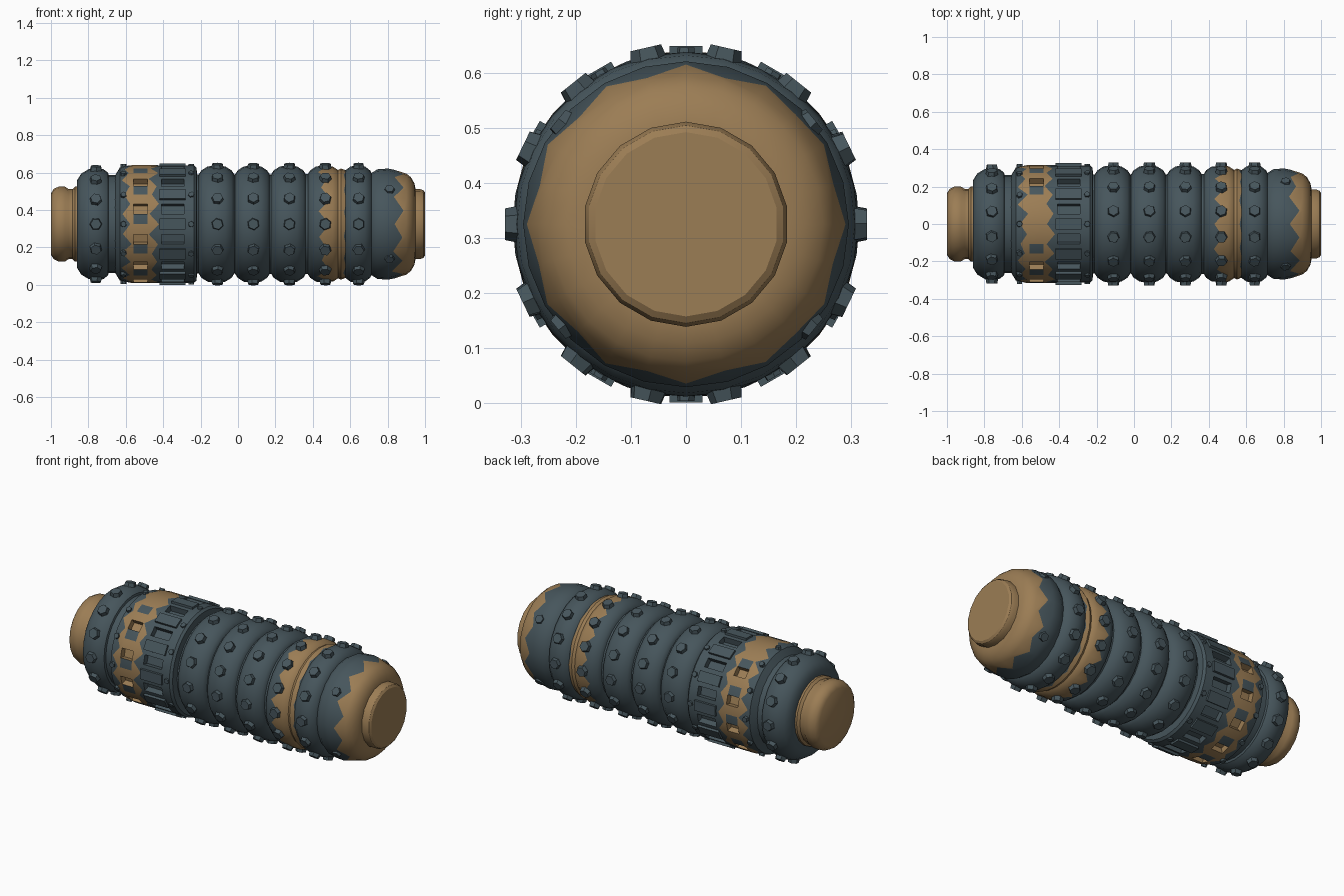
import bpy, bmesh, math, random
from mathutils import Matrix, Vector

if "Cube" in bpy.data.objects:
    bpy.data.objects.remove(bpy.data.objects["Cube"])

random.seed(4)
CZ = 0.325


def material(name, col):
    m = bpy.data.materials.new(name)
    m.diffuse_color = (*col, 1)
    m.use_nodes = True
    m.node_tree.nodes["Principled BSDF"].inputs["Base Color"].default_value = m.diffuse_color
    return m


SLATE = material("slate", (0.062, 0.092, 0.107))
TAN = material("tan", (0.33, 0.205, 0.09))


def finish(name, bm, mats, angle=None):
    bmesh.ops.recalc_face_normals(bm, faces=bm.faces[:])
    me = bpy.data.meshes.new(name)
    bm.to_mesh(me)
    bm.free()
    for m in mats:
        me.materials.append(m)
    ob = bpy.data.objects.new(name, me)
    ob.location.z = CZ
    bpy.context.collection.objects.link(ob)
    if angle:
        bpy.ops.object.select_all(action='DESELECT')
        ob.select_set(True)
        bpy.context.view_layer.objects.active = ob
        bpy.ops.object.shade_smooth_by_angle(angle=math.radians(angle))
    return ob


def radius_at(pts, x):
    for a, b in zip(pts, pts[1:]):
        if a[0] <= x <= b[0] and b[0] > a[0]:
            return a[1] + (b[1] - a[1]) * (x - a[0]) / (b[0] - a[0])
    return pts[-1][1]


def lathe(pts, n=28, tan_bands=()):
    """Revolve (x, r[, zigzag]) around the x axis; returns bmesh and bands of faces."""
    bm = bmesh.new()
    rings = []
    for p in pts:
        ring = []
        for i in range(n):
            x, r = p[0], p[1]
            if len(p) > 2:
                x += p[2] * random.uniform(0.35, 1) * (1 if i % 2 else -1)
                r = radius_at(pts, x)
            t = 2 * math.pi * i / n
            ring.append(bm.verts.new((x, r * math.sin(t), r * math.cos(t))))
        rings.append(ring)
    bands = []
    for k, (a, b) in enumerate(zip(rings, rings[1:])):
        band = [bm.faces.new((a[i], a[(i + 1) % n], b[(i + 1) % n], b[i])) for i in range(n)]
        for f in band:
            f.material_index = 1 if k in tan_bands else 0
        bands.append(band)
    bm.faces.new(rings[0])
    bm.faces.new(rings[-1])
    return bm, bands


def studs(name, x, r, angles, size=0.037, rise=0.018, sides=6, mat=SLATE):
    """Faceted bolt heads pointing outward around the x axis."""
    bm = bmesh.new()
    for a in angles:
        out = Vector((0, math.sin(a), math.cos(a)))
        side = Vector((1, 0, 0))
        rot = Matrix((side, out.cross(side), out)).transposed().to_4x4()
        spin = Matrix.Rotation(random.uniform(0, 1), 4, 'Z')
        mid = out * (r + rise / 2 - 0.012) + Vector((x, 0, 0))
        bmesh.ops.create_cone(bm, cap_ends=True, segments=sides, radius1=size,
                              radius2=size * 0.78, depth=rise + 0.024,
                              matrix=Matrix.Translation(mid) @ rot @ spin)
    finish(name, bm, [mat])


def around(n, offset=0.5):
    return [2 * math.pi * (i + offset) / n for i in range(n)]


# inner core behind the grooves
bm, _ = lathe([(-0.86, 0.262), (-0.86 + 0.06, 0.262), (0.74, 0.268), (0.8, 0.262)][1:])
finish("inner_core", bm, [SLATE], 35)

# left end plug
bm, _ = lathe([(-1, 0.165), (-0.985, 0.188), (-0.96, 0.2), (-0.925, 0.2), (-0.905, 0.187),
               (-0.885, 0.187), (-0.872, 0.2), (-0.84, 0.2)], 20)
finish("left_plug", bm, [TAN], 35)

# left collar
bm, _ = lathe([(-0.86, 0.19), (-0.86, 0.235), (-0.838, 0.27), (-0.8, 0.293), (-0.76, 0.301),
               (-0.72, 0.294), (-0.695, 0.275), (-0.688, 0.25)])
finish("left_collar", bm, [SLATE], 35)
studs("left_collar_studs", -0.76, 0.3, around(14))

# slotted drum: recess individual faces, with worn tan band
pts = [(-0.66, 0.255), (-0.65, 0.272), (-0.632, 0.302), (-0.595, 0.314, 0.03), (-0.56, 0.316),
       (-0.485, 0.316), (-0.45, 0.316, 0.028), (-0.41, 0.314), (-0.29, 0.314),
       (-0.235, 0.314), (-0.222, 0.302), (-0.218, 0.26)]
bm, bands = lathe(pts, 36, (3, 4, 5))
slots = []
for j in range(36):
    if j % 3 == 1:
        slots.append(bands[7][j])
        if j not in (1, 34):
            slots.append(bands[4][j])
    elif j % 3 == 0 and j not in (0, 35):
        bands[4][j].material_index = 0
for f in bmesh.ops.extrude_discrete_faces(bm, faces=slots)['faces']:
    for v in f.verts:
        v.co.y *= 0.89
        v.co.z *= 0.89
finish("slotted_drum", bm, [SLATE, TAN], 30)
studs("drum_bolts_left", -0.612, 0.306, around(12, 0), 0.02, 0.014)
studs("drum_bolts_right", -0.25, 0.312, around(12, 0), 0.02, 0.01)

# raised straps between the drum slots
bm = bmesh.new()
for a in around(12, 0):
    m = (Matrix.Rotation(-a, 4, 'X') @ Matrix.Translation((-0.35, 0, 0.31))
         @ Matrix.Diagonal((0.14, 0.06, 0.03, 1)))
    bmesh.ops.create_cube(bm, size=1, matrix=m)
finish("drum_straps", bm, [SLATE])

# ribbed rings with studs; the fourth is half worn to tan
for k, (x, w) in enumerate([(-0.115, 0.095), (0.077, 0.093), (0.27, 0.093),
                            (0.462, 0.09), (0.64, 0.078)]):
    prof = [(-1, 0.265), (-0.85, 0.287), (-0.5, 0.308), (0, 0.314),
            (0.5, 0.308), (0.85, 0.287), (1, 0.265)]
    pts = [(x + d * w, r) for d, r in prof]
    tan = ()
    if k == 3:
        pts[3] = (x, 0.314, 0.037)
        tan = (3, 4, 5)
    bm, _ = lathe(pts, 28, tan)
    finish("rib_ring_%d" % (k + 1), bm, [SLATE, TAN], 40)
    studs("rib_studs_%d" % (k + 1), x + 0.005, 0.312, around(14))

# tan hoop between the last two rings
bm, _ = lathe([(0.525, 0.26), (0.53, 0.287), (0.55, 0.297), (0.572, 0.29, 0.01),
               (0.59, 0.28), (0.6, 0.26)], 28, (0, 1, 2))
finish("tan_hoop", bm, [SLATE, TAN], 35)

# domed right end with ragged paint edge
bm, _ = lathe([(0.695, 0.25), (0.712, 0.272), (0.745, 0.293), (0.80, 0.297),
               (0.855, 0.287, 0.032), (0.9, 0.27), (0.925, 0.25), (0.943, 0.218),
               (0.95, 0.185)], 24, (4, 5, 6, 7))
bm.faces.ensure_lookup_table()
bm.faces[-1].material_index = 1
finish("right_dome", bm, [SLATE, TAN], 40)
corner = math.atan2(0.22, 0.18)
studs("dome_bolts", 0.81, 0.294, [s + c * corner for s in (0, math.pi) for c in (1, -1)],
      0.032, 0.008)

# right end disc
bm, _ = lathe([(0.94, 0.187), (0.975, 0.187), (0.992, 0.18), (1, 0.168)], 18)
finish("right_disc", bm, [TAN], 30)
